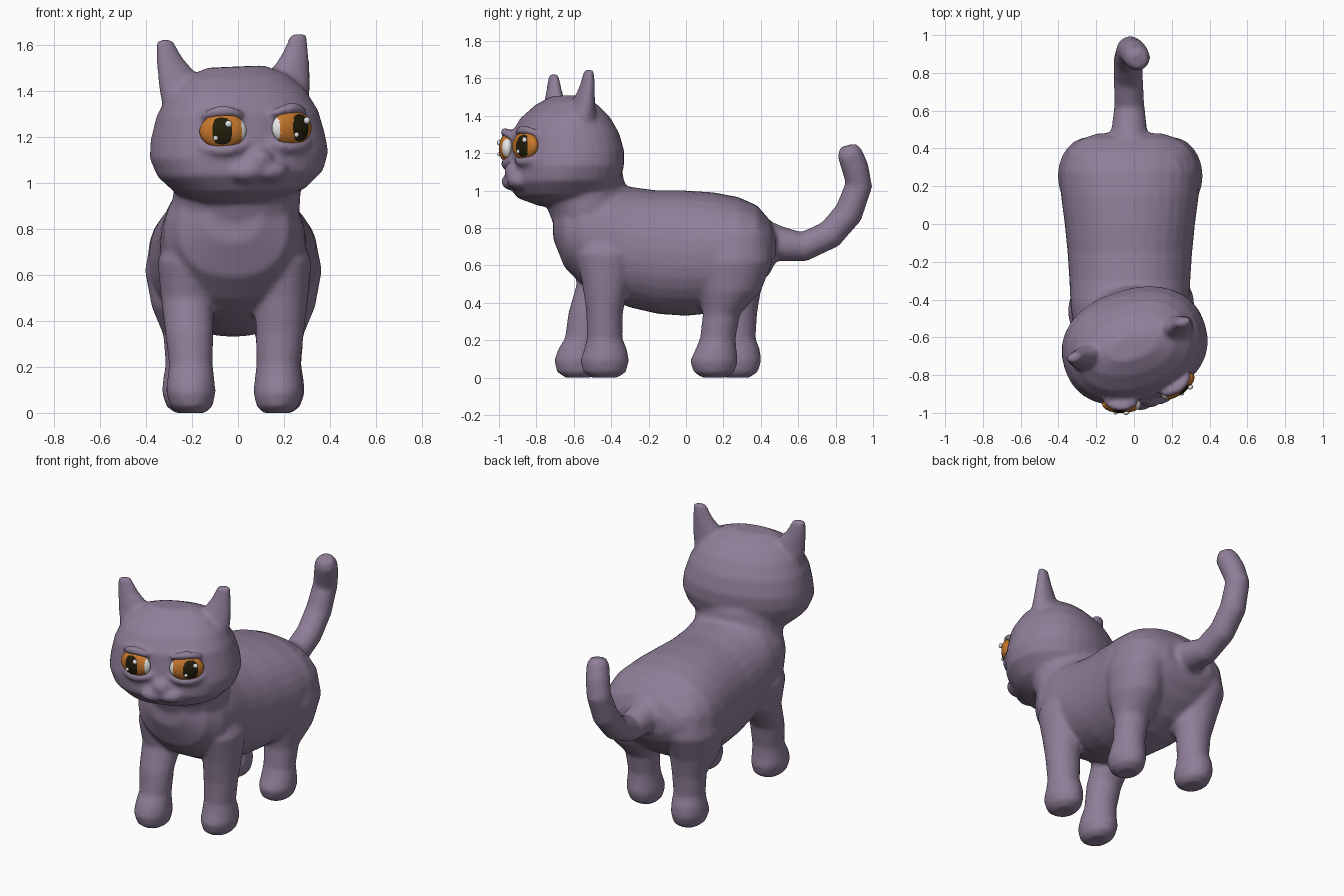
import bpy, bmesh, math
from mathutils import Matrix, Vector

if "Cube" in bpy.data.objects:
    bpy.data.objects.remove(bpy.data.objects["Cube"])

T = Matrix.Translation


def R(deg, axis):
    return Matrix.Rotation(math.radians(deg), 4, axis)


def material(name, rgb):
    m = bpy.data.materials.new(name)
    m.diffuse_color = (*rgb, 1)
    m.use_nodes = True
    m.node_tree.nodes["Principled BSDF"].inputs["Base Color"].default_value = m.diffuse_color
    return m


FUR = material("mauve_fur", (0.275, 0.209, 0.314))
AMBER = material("amber_iris", (0.56, 0.18, 0.025))
DARK = material("dark_pupil", (0.016, 0.013, 0.003))
WHITE = material("eye_white", (0.85, 0.85, 0.85))


def loft(bm, rings, M=Matrix(), power=2.0, n=24):
    """Skin closed superellipse rings given as (centre, u axis, v axis)."""
    loops = []
    for c, u, v in rings:
        loop = []
        for i in range(n):
            a = math.tau * i / n
            ca, sa = math.cos(a), math.sin(a)
            p = (Vector(c) + Vector(u) * math.copysign(abs(ca) ** (2 / power), ca)
                 + Vector(v) * math.copysign(abs(sa) ** (2 / power), sa))
            loop.append(bm.verts.new(M @ p))
        loops.append(loop)
    for a, b in zip(loops, loops[1:]):
        for i in range(n):
            j = (i + 1) % n
            bm.faces.new((a[i], a[j], b[j], b[i]))
    bm.faces.new(loops[0][::-1])
    bm.faces.new(loops[-1])


def flat_rings(rows):
    """Rows of z, x, y, x radius, y radius."""
    return [((x, y, z), (rx, 0, 0), (0, ry, 0)) for z, x, y, rx, ry in rows]


def tube(bm, pts, M=Matrix(), n=16):
    """Tube through points (x, y, z, radius)."""
    rings = []
    for i, p in enumerate(pts):
        a, b = Vector(pts[max(i - 1, 0)][:3]), Vector(pts[min(i + 1, len(pts) - 1)][:3])
        t = (b - a).normalized()
        side = Vector((1, 0, 0)) if abs(t.x) < 0.6 else Vector((0, 1, 0))
        u = (side - t * side.dot(t)).normalized()
        rings.append((p[:3], u * p[3], t.cross(u) * p[3]))
    loft(bm, rings, M, n=n)


def ball(bm, M, centre, radii, seg=24):
    return bmesh.ops.create_uvsphere(
        bm, u_segments=seg, v_segments=seg * 3 // 4, radius=1,
        matrix=M @ T(centre) @ Matrix.Diagonal((*radii, 1)))["verts"]


def finish(bm, name, mats):
    bmesh.ops.recalc_face_normals(bm, faces=bm.faces)
    for f in bm.faces:
        f.smooth = True
    me = bpy.data.meshes.new(name)
    bm.to_mesh(me)
    bm.free()
    for m in mats:
        me.materials.append(m)
    ob = bpy.data.objects.new(name, me)
    bpy.context.collection.objects.link(ob)
    return ob


# Head frame: turned to one side with a slight tilt
HEAD = T((0.005, -0.66, 1.2)) @ R(18, 'Z') @ R(-2.3, 'Y') @ T((0, 0, -1.2))


def eye_frame(s):
    return HEAD @ T((s * 0.157, -0.26, 1.232)) @ R(s * 18, 'Z')


cat = bmesh.new()

# Torso: y, top, bottom, half width
torso = [(-.71, .92, .74, .12), (-.65, 1.0, .59, .24), (-.55, 1.06, .49, .30),
         (-.42, 1.06, .42, .315), (-.30, 1.02, .375, .32), (-.15, 1.0, .34, .33),
         (0, 1.0, .33, .345), (.15, .99, .345, .365), (.28, .965, .40, .37),
         (.38, .92, .48, .335), (.45, .84, .56, .26), (.48, .77, .62, .17)]
loft(cat, [((-.022, y, (t + b) / 2), (w, 0, 0), (0, 0, (t - b) / 2))
           for y, t, b, w in torso], power=2.15, n=32)

# Neck
loft(cat, flat_rings([(.72, -.01, -.50, .26, .17), (.9, -.01, -.53, .28, .21),
                      (1.0, 0, -.55, .275, .23), (1.1, 0, -.58, .27, .24)]))

# Front legs: foot y, shin y, shoulder y for each side
for s, fy, sy, ty in ((1, -.435, -.435, -.43), (-1, -.575, -.53, -.46)):
    x = lambda d: -.015 + s * d
    loft(cat, flat_rings([
        (0, x(.185), fy, .06, .07), (.03, x(.187), fy, .092, .115),
        (.09, x(.19), fy, .108, .13), (.15, x(.19), fy + .005, .102, .115),
        (.21, x(.19), (fy + sy) / 2, .095, .095), (.35, x(.197), sy, .105, .098),
        (.5, x(.205), ty, .115, .125), (.66, x(.215), ty, .12, .16),
        (.82, x(.19), ty, .08, .1)]))

# Hind legs and haunches
for s, fy, sy in ((1, .15, .19), (-1, .275, .28)):
    x = lambda d: -.02 + s * d
    loft(cat, flat_rings([
        (0, x(.195), fy, .06, .065), (.03, x(.2), fy, .092, .11),
        (.09, x(.203), fy, .108, .128), (.15, x(.203), fy + .01, .102, .11),
        (.21, x(.2), (fy + sy) / 2, .095, .095), (.34, x(.2), sy, .105, .1),
        (.46, x(.21), .235, .145, .165), (.62, x(.217), .255, .168, .208),
        (.77, x(.2), .26, .155, .19), (.89, x(.17), .25, .1, .12)]))

# Head: z, half width, front, back
head = [(.92, .18, .12, -.2), (.965, .28, .235, -.26), (1.04, .362, .285, -.29),
        (1.12, .392, .285, -.31), (1.2, .382, .275, -.315), (1.3, .355, .262, -.29),
        (1.39, .305, .21, -.24), (1.46, .235, .13, -.17), (1.505, .13, .05, -.07)]
loft(cat, flat_rings([(z, 0, -(f + b) / 2, w, (f - b) / 2) for z, w, f, b in head]),
     HEAD, 2.25, 32)

# Nose and muzzle
ball(cat, HEAD, (0, -.275, 1.10), (.06, .05, .055))
for s in (-1, 1):
    ball(cat, HEAD, (s * .05, -.255, 1.05), (.085, .07, .05))
    # Ears
    loft(cat, flat_rings([
        (1.36, s * .22, .03, .115, .085), (1.45, s * .245, .04, .10, .058),
        (1.55, s * .287, .05, .06, .038), (1.635, s * .307, .055, .036, .024)]), HEAD)
    # Eyelid ridges
    E = eye_frame(s)
    for sign, height, reach in ((1, .086, .085), (-1, .084, .105)):
        tube(cat, [(reach * k, -.012 + .03 * k * k, sign * (height - .022 * k * k),
                    .026 - .010 * k * k) for k in (-1, -.6, -.2, .2, .6, 1)], E, 10)

# Tail
tube(cat, [(-.025, .38, .745, .115), (-.025, .5, .715, .095), (-.025, .63, .70, .08),
           (-.03, .77, .765, .078), (-.03, .87, .88, .078), (-.02, .924, 1.03, .073),
           (0, .905, 1.12, .073), (.02, .875, 1.2, .068), (.025, .865, 1.24, .045)])

# Fuse all fur parts into one soft skin
body = finish(cat, "cat_body", [FUR])
rm = body.modifiers.new("fuse", 'REMESH')
rm.mode = 'VOXEL'
rm.voxel_size = 0.014
rm.use_smooth_shade = True
sm = body.modifiers.new("soften", 'SMOOTH')
sm.factor = 0.5
sm.iterations = 5

# Eyes: amber ball with painted pupil and white inner corner, plus catchlights
for s, label, px in ((-1, "left", -.005), (1, "right", .022)):
    E = eye_frame(s)
    bm = bmesh.new()
    ball(bm, E, (0, 0, 0), (.102, .045, .076), 80)
    inv = E.inverted()
    for f in bm.faces:
        p = inv @ f.calc_center_median()
        if p.y < 0 and abs((p.x - px) / .042) ** 3 + abs(p.z / .058) ** 3 < 1:
            f.material_index = 1
        elif s * p.x < -.08:
            f.material_index = 2
    finish(bm, label + "_eye", [AMBER, DARK, WHITE])
    bm = bmesh.new()
    ball(bm, E, (px + .03, -.043, .03), (.015, .012, .015), 12)
    ball(bm, E, (px - .028, -.043, -.03), (.011, .01, .011), 12)
    finish(bm, label + "_catchlights", [WHITE])
